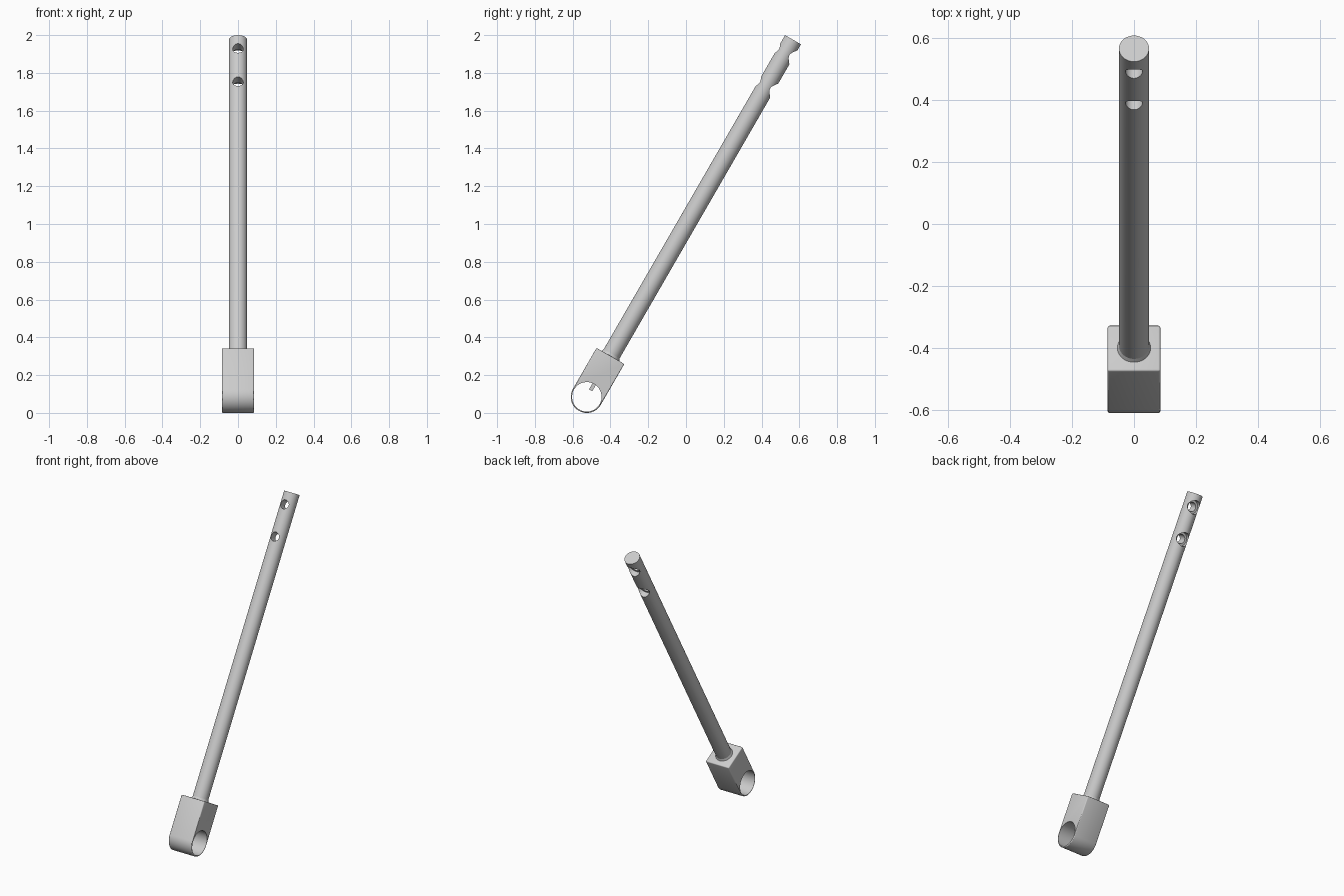
import bpy, bmesh, math
from mathutils import Matrix

cube = bpy.data.objects.get("Cube")
if cube:
    bpy.data.objects.remove(cube, do_unlink=True)

# One plain metal colour
metal = bpy.data.materials.new("grey metal")
metal.use_nodes = True
colour = (0.6, 0.6, 0.6, 1)
metal.diffuse_color = colour
metal.node_tree.nodes["Principled BSDF"].inputs["Base Color"].default_value = colour

# Local frame: origin at the bore centre, z along the rod, leaning back 30 degrees
LEAN = Matrix.Translation((0, -0.525, 0.085)) @ Matrix.Rotation(math.radians(-30), 4, 'X')
EYE_R, BORE_R, ROD_R = 0.085, 0.078, 0.0485
BLOCK_TOP, ROD_END = 0.25, 2.183


def add_object(name, bm):
    bmesh.ops.recalc_face_normals(bm, faces=bm.faces)
    mesh = bpy.data.meshes.new(name)
    bm.to_mesh(mesh)
    bm.free()
    mesh.materials.append(metal)
    ob = bpy.data.objects.new(name, mesh)
    ob.matrix_world = LEAN
    bpy.context.collection.objects.link(ob)
    return ob


def cylinder(name, axis, start, end, radius, z=0, sides=64):
    """Cylinder along local axis X, Y or Z, from start to end."""
    bm = bmesh.new()
    turn = {'X': Matrix.Rotation(math.pi / 2, 4, 'Y'),
            'Y': Matrix.Rotation(-math.pi / 2, 4, 'X'),
            'Z': Matrix.Identity(4)}[axis]
    place = Matrix.Translation((0, 0, z)) @ turn @ Matrix.Translation((0, 0, (start + end) / 2))
    bmesh.ops.create_cone(bm, cap_ends=True, segments=sides, radius1=radius,
                          radius2=radius, depth=end - start, matrix=place)
    return add_object(name, bm)


def activate(ob):
    bpy.ops.object.select_all(action='DESELECT')
    ob.select_set(True)
    bpy.context.view_layer.objects.active = ob


def cut(ob, cutter):
    cutter.hide_render = True
    mod = ob.modifiers.new("cut", 'BOOLEAN')
    mod.operation, mod.solver, mod.object = 'DIFFERENCE', 'EXACT', cutter
    activate(ob)
    bpy.ops.object.modifier_apply(modifier=mod.name)
    bpy.data.objects.remove(cutter, do_unlink=True)


def smooth(ob):
    activate(ob)
    bpy.ops.object.shade_smooth_by_angle(angle=math.radians(30))


# Clamp block: square top, half-round bottom, softened edges
bm = bmesh.new()
outline = [(EYE_R, BLOCK_TOP), (-EYE_R, BLOCK_TOP)]
outline += [(-EYE_R * math.cos(a), -EYE_R * math.sin(a))
            for a in (math.pi * i / 32 for i in range(33))]
face = bm.faces.new([bm.verts.new((-EYE_R, y, z)) for y, z in outline])
side = bmesh.ops.extrude_face_region(bm, geom=[face])["geom"]
bmesh.ops.translate(bm, vec=(2 * EYE_R, 0, 0),
                    verts=[v for v in side if isinstance(v, bmesh.types.BMVert)])
bmesh.ops.recalc_face_normals(bm, faces=bm.faces)
sharp = [e for e in bm.edges if e.calc_face_angle(0) > math.radians(40)]
bmesh.ops.bevel(bm, geom=sharp, offset=0.006, segments=3, profile=0.5, affect='EDGES')
block = add_object("clamp_block", bm)
cut(block, cylinder("bore_cutter", 'X', -0.2, 0.2, BORE_R))
smooth(block)

# Long rod with two counterbored cross holes near its end
rod = cylinder("rod", 'Z', 0.12, ROD_END, ROD_R)
for z in (1.9, 2.103):
    cut(rod, cylinder("hole_cutter", 'Y', -0.1, 0.1, 0.028, z, 48))
    cut(rod, cylinder("counterbore_cutter", 'Y', 0.012, 0.1, 0.042, z, 48))
smooth(rod)

# Small flared fillet where the rod enters the block
bm = bmesh.new()
bmesh.ops.create_cone(bm, cap_ends=True, segments=64, radius1=0.054, radius2=ROD_R,
                      depth=0.014, matrix=Matrix.Translation((0, 0, BLOCK_TOP + 0.006)))
smooth(add_object("rod_fillet", bm))

# Locating key that pokes into the bore
bm = bmesh.new()
bmesh.ops.create_cube(bm, size=1, matrix=Matrix.Translation((0, 0, 0.065))
                      @ Matrix.Diagonal((0.07, 0.02, 0.05, 1)))
add_object("bore_key", bm)
